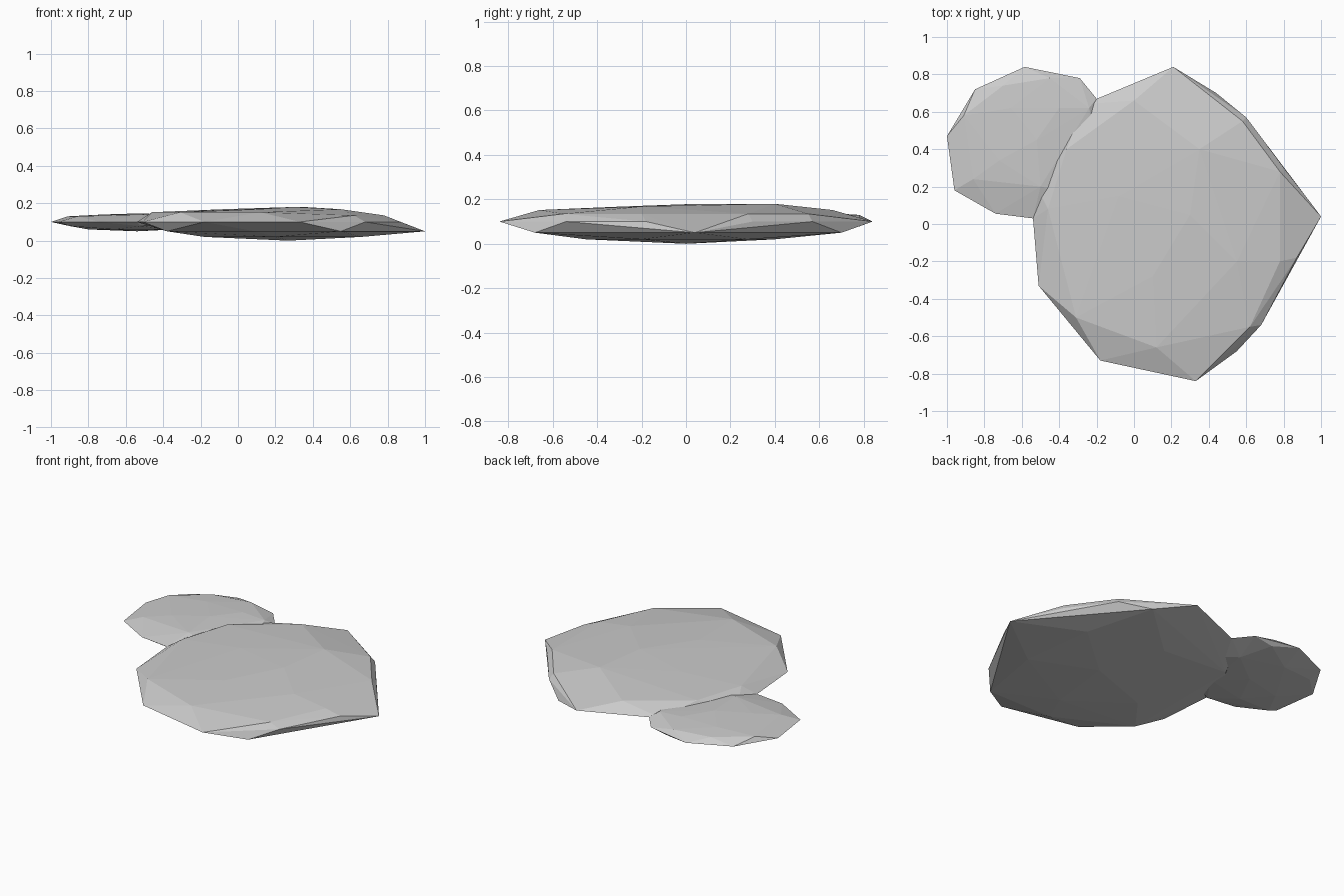
import bpy, bmesh


def rock(name, rings):
    """Flat-faced stone: convex hull around horizontal rings of (x, y) points at height z."""
    bm = bmesh.new()
    for z, pts in rings:
        for x, y in pts:
            bm.verts.new((x, y, z))
    res = bmesh.ops.convex_hull(bm, input=bm.verts)
    junk = {v for v in res["geom_interior"] + res["geom_unused"]
            if isinstance(v, bmesh.types.BMVert)}
    bmesh.ops.delete(bm, geom=list(junk), context='VERTS')
    bmesh.ops.recalc_face_normals(bm, faces=bm.faces)
    mesh = bpy.data.meshes.new(name)
    bm.to_mesh(mesh)
    bm.free()
    obj = bpy.data.objects.new(name, mesh)
    bpy.context.collection.objects.link(obj)
    return obj


# Large flat stone, underside to top
rock("large_stone", [
    (0.00, [(0.27, 0.0)]),
    (0.02, [(-0.18, -0.18), (0.20, -0.45), (0.66, -0.20), (0.60, 0.28), (0.10, 0.40)]),
    (0.05, [(0.55, -0.68), (1.0, 0.04), (0.44, 0.70), (-0.38, 0.40), (-0.38, -0.44),
            (0.09, -0.68)]),
    (0.10, [(0.33, -0.84), (0.68, -0.54), (0.87, -0.18), (0.80, 0.30), (0.60, 0.57),
            (0.21, 0.84), (-0.27, 0.64), (-0.52, 0.20), (-0.54, 0.03), (-0.51, -0.33),
            (-0.18, -0.73)]),
    (0.135, [(0.78, -0.20), (0.78, 0.28), (0.58, 0.55), (0.62, -0.55)]),
    (0.152, [(-0.31, -0.50), (0.12, -0.66), (0.0, 0.66), (-0.36, 0.40), (-0.46, 0.08)]),
    (0.168, [(0.10, -0.28), (0.55, -0.20), (-0.08, 0.15)]),
    (0.18, [(0.35, 0.40), (0.30, 0.05)]),
])

# Small flat stone tucked against its back left side
rock("small_stone", [
    (0.05, [(-0.54, 0.43)]),
    (0.06, [(-0.80, 0.36), (-0.62, 0.66), (-0.34, 0.58), (-0.38, 0.26), (-0.66, 0.20)]),
    (0.078, [(-0.90, 0.18), (-0.85, 0.62), (-0.42, 0.78), (-0.22, 0.45), (-0.52, 0.06)]),
    (0.10, [(-1.0, 0.47), (-0.96, 0.18), (-0.74, 0.055), (-0.54, 0.03), (-0.28, 0.16),
            (-0.18, 0.40), (-0.20, 0.67), (-0.29, 0.78), (-0.585, 0.84), (-0.85, 0.72)]),
    (0.13, [(-0.91, 0.58), (-0.86, 0.24), (-0.45, 0.78), (-0.70, 0.74), (-0.24, 0.62)]),
    (0.14, [(-0.72, 0.34), (-0.66, 0.62), (-0.40, 0.62), (-0.50, 0.20)]),
    (0.146, [(-0.52, 0.45)]),
])
